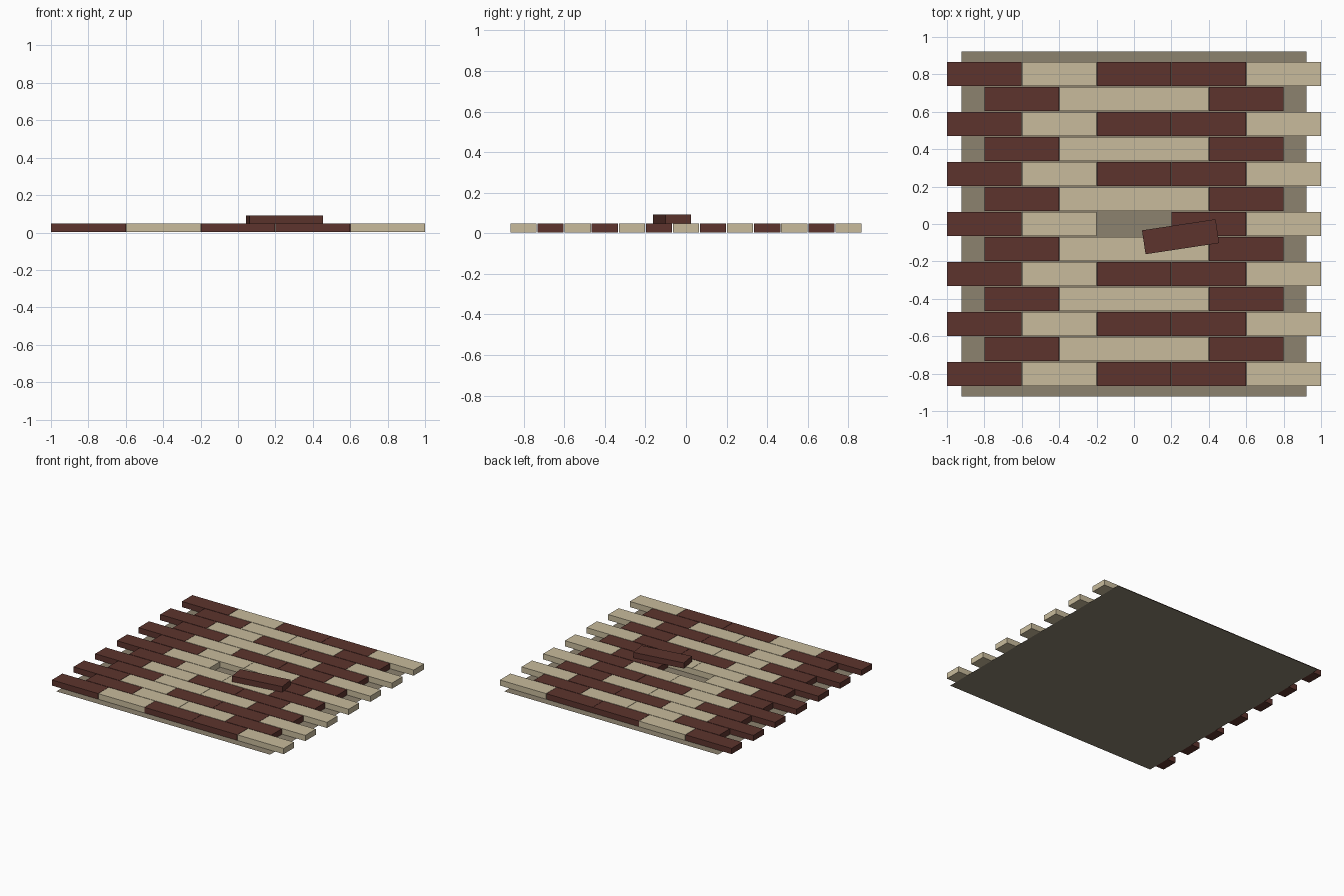
import bpy, math

if "Cube" in bpy.data.objects:
    bpy.data.objects.remove(bpy.data.objects["Cube"])

def material(name, rgb):
    m = bpy.data.materials.new(name)
    lin = [(c / 255 / 12.92 if c <= 10 else ((c / 255 + 0.055) / 1.055) ** 2.4) for c in rgb]
    m.diffuse_color = (*lin, 1)
    m.use_nodes = True
    m.node_tree.nodes["Principled BSDF"].inputs["Base Color"].default_value = m.diffuse_color
    return m

BROWN = material("brown_brick", (93, 52, 45))
CREAM = material("cream_brick", (200, 187, 156))
MORTAR = material("mortar_grey", (140, 130, 111))

LENGTH, WIDTH, HEIGHT = 0.398, 0.129, 0.044
STEP_X, STEP_Y = 0.4005, 0.1335
BASE = 0.003  # bricks sit just above the backing sheet

def brick(name, x, y, z, mat, angle=0):
    bpy.ops.mesh.primitive_cube_add(size=1, location=(x, y, z + HEIGHT / 2),
                                    rotation=(0, 0, angle))
    ob = bpy.context.object
    ob.name = name
    ob.scale = (LENGTH, WIDTH, HEIGHT)
    ob.data.materials.append(mat)

# Thin backing sheet
bpy.ops.mesh.primitive_plane_add(size=1.845)
sheet = bpy.context.object
sheet.name = "backing_sheet"
sheet.data.materials.append(MORTAR)

# Running-bond courses: five bricks on even rows, four on odd rows
for row in range(-6, 7):
    colours = (BROWN, CREAM, CREAM, BROWN) if row % 2 else (BROWN, CREAM, BROWN, BROWN, CREAM)
    for i, mat in enumerate(colours):
        if row == 0 and i == 2:
            continue  # gap left by the loose brick
        x = (i - (len(colours) - 1) / 2) * STEP_X
        brick("course_brick", x, row * STEP_Y, BASE, mat)

# Loose brick lying on top, slightly turned
brick("loose_brick", 0.249, -0.068, BASE + HEIGHT + 0.001, BROWN, math.radians(8.6))
